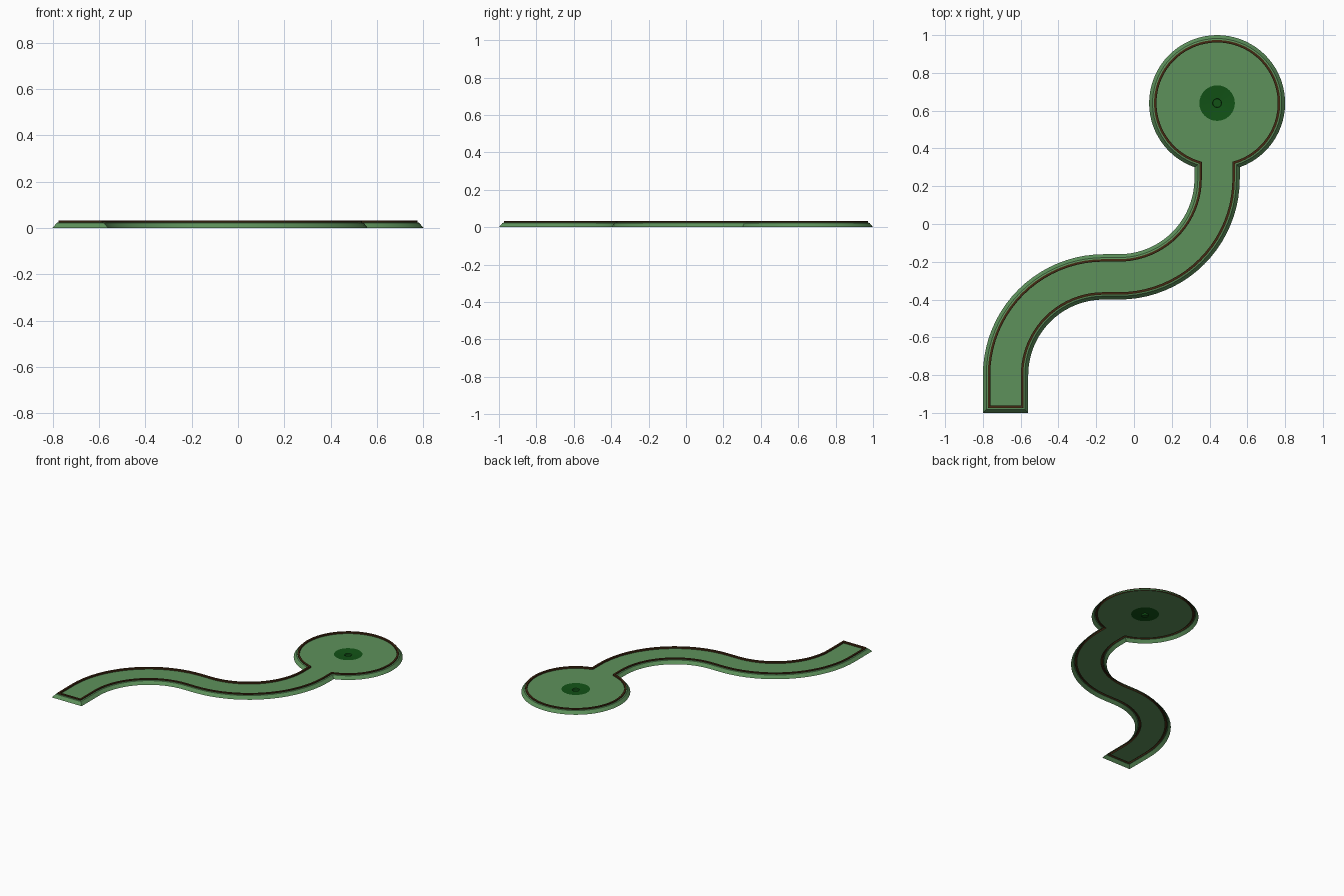
import bpy, bmesh
from math import sin, cos, pi, sqrt, asin

if "Cube" in bpy.data.objects:
    bpy.data.objects.remove(bpy.data.objects["Cube"])

CX, CY = 0.44, 0.64          # centre of the round green
FLOOR_Z = 0.02


def material(name, rgb):
    m = bpy.data.materials.new(name)
    m.diffuse_color = (*rgb, 1)
    m.use_nodes = True
    m.node_tree.nodes["Principled BSDF"].inputs["Base Color"].default_value = m.diffuse_color
    return m


turf = material("turf_green", (0.11, 0.285, 0.105))
brown = material("rail_brown", (0.055, 0.022, 0.006))
dark = material("cup_green", (0.006, 0.085, 0.008))


def arc(cx, cy, r, a0, a1, n):
    return [(cx + r * cos(a0 + (a1 - a0) * i / n),
             cy + r * sin(a0 + (a1 - a0) * i / n)) for i in range(n + 1)]


def outline(d):
    """Plan outline, inset by d, counter-clockwise."""
    w, R, n = 0.12 - d, 0.36 - d, 20
    a = asin(w / R)
    pts = [(-0.68 + w, -1 + d)]
    pts += arc(-0.16, -0.80, 0.52 - w, pi, pi / 2, n)            # right edge
    pts += arc(-0.08, 0.24, 0.52 + w, -pi / 2, 0, n)
    pts += arc(CX, CY, R, -pi / 2 + a, 1.5 * pi - a, 64)         # round green
    pts += arc(-0.08, 0.24, 0.52 - w, 0, -pi / 2, n)             # left edge
    pts += arc(-0.16, -0.80, 0.52 + w, pi / 2, pi, n)
    pts.append((-0.68 - w, -1 + d))
    return pts


def finish(name, bm, mat):
    me = bpy.data.meshes.new(name)
    bm.to_mesh(me)
    bm.free()
    ob = bpy.data.objects.new(name, me)
    bpy.context.collection.objects.link(ob)
    me.materials.append(mat)
    bpy.ops.object.select_all(action='DESELECT')
    ob.select_set(True)
    bpy.context.view_layer.objects.active = ob
    bpy.ops.object.shade_smooth_by_angle(angle=0.5)
    return ob


def loft(name, rings, mat, cap=False):
    """Skin between closed rings of 3D points."""
    bm = bmesh.new()
    loops = [[bm.verts.new(p) for p in r] for r in rings]
    for a, b in zip(loops, loops[1:]):
        for i in range(len(a)):
            j = (i + 1) % len(a)
            bm.faces.new((a[i], a[j], b[j], b[i]))
    if cap:
        bm.faces.new(loops[-1])
    return finish(name, bm, mat)


def ring(d, z):
    return [(x, y, z) for x, y in outline(d)]


def disc(r, z):
    return [(x, y, z) for x, y in arc(CX, CY, r, 0, 2 * pi, 32)[:-1]]


# Sloping outer bank with a narrow ledge
loft("outer_bank", [ring(0, 0), ring(0.018, 0.022), ring(0.026, 0.024)], turf)

# Raised brown rail
loft("border_rail", [ring(0.026, 0.020), ring(0.026, 0.031), ring(0.029, 0.033),
                     ring(0.036, 0.033), ring(0.039, 0.031), ring(0.039, FLOOR_Z)], brown)

# Playing surface with an opening for the cup
bm = bmesh.new()
edges = []
for pts in (ring(0.039, FLOOR_Z), disc(0.094, FLOOR_Z)):
    vs = [bm.verts.new(p) for p in pts]
    edges += [bm.edges.new((vs[i - 1], vs[i])) for i in range(len(vs))]
bmesh.ops.triangle_fill(bm, use_beauty=True, use_dissolve=False, edges=edges, normal=(0, 0, 1))
for f in bm.faces:
    f.normal_update()
    if f.normal.z < 0:
        f.normal_flip()
finish("playing_surface", bm, turf)

# Dark cup surround dipping to a small hole
loft("cup", [disc(0.094, FLOOR_Z), disc(0.024, 0.015), disc(0.022, 0.004)], dark, cap=True)
